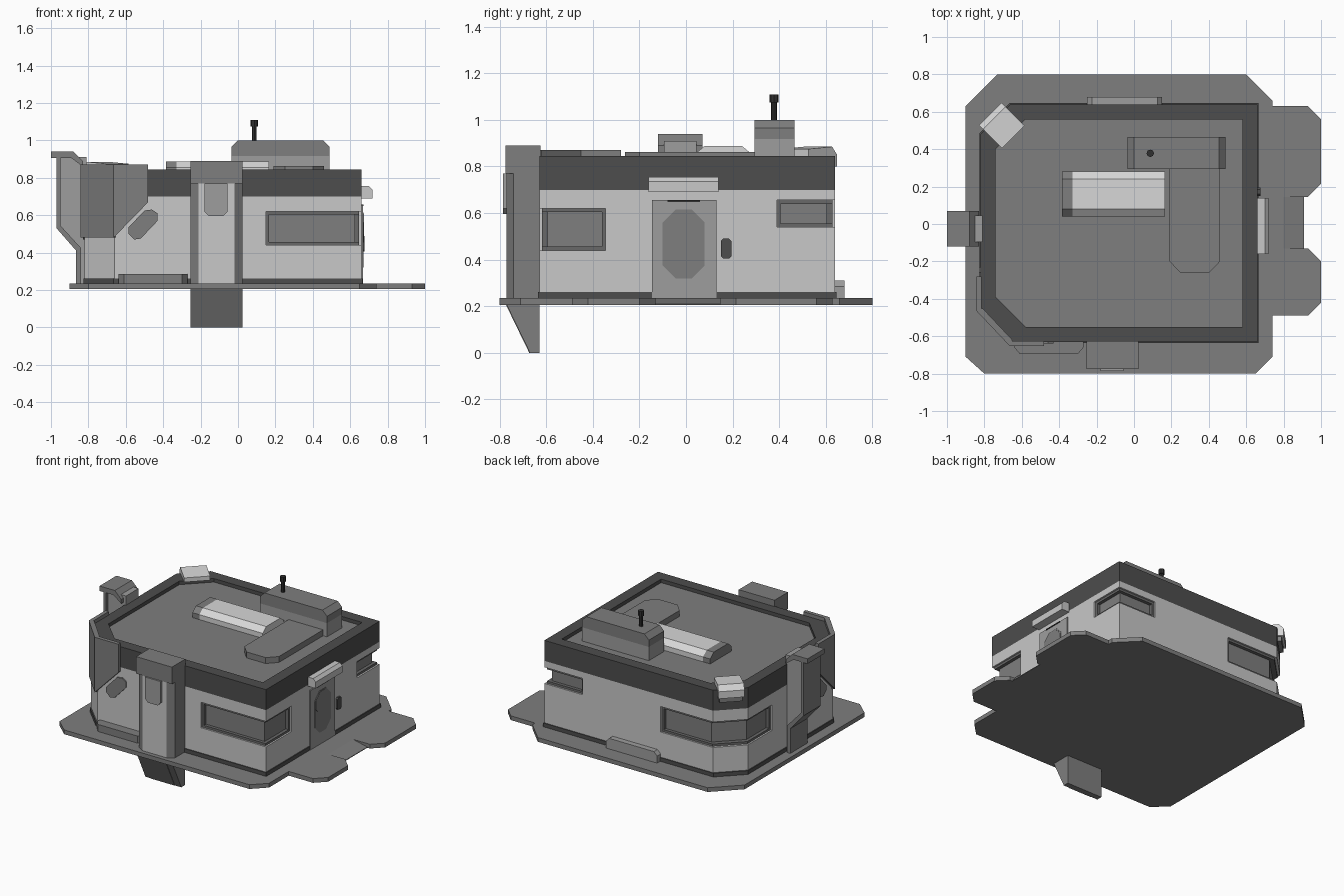
import bpy, bmesh, math
from mathutils import Vector

if "Cube" in bpy.data.objects:
    bpy.data.objects.remove(bpy.data.objects["Cube"])


def material(name, v):
    m = bpy.data.materials.new(name)
    m.diffuse_color = (v, v, v, 1)
    m.use_nodes = True
    m.node_tree.nodes["Principled BSDF"].inputs["Base Color"].default_value = m.diffuse_color
    return m


LIGHT = material("light_wall", 0.58)
PALE = material("pale_grey", 0.34)
MID = material("mid_grey", 0.21)
FRAME = material("frame_grey", 0.14)
DARK = material("dark_trim", 0.075)
BLACK = material("near_black", 0.03)
LAMP = material("lamp_white", 0.68)


def finish(name, bm, *mats):
    bmesh.ops.recalc_face_normals(bm, faces=bm.faces)
    me = bpy.data.meshes.new(name)
    bm.to_mesh(me)
    bm.free()
    ob = bpy.data.objects.new(name, me)
    bpy.context.collection.objects.link(ob)
    for m in mats:
        me.materials.append(m)
    return ob


def prism(name, pts, a, b, mat, axis="z"):
    """Extrude a 2D profile along an axis: z uses (x,y), y uses (x,z), x uses (y,z)."""
    put = {"z": lambda p, t: (p[0], p[1], t),
           "y": lambda p, t: (p[0], t, p[1]),
           "x": lambda p, t: (t, p[0], p[1])}[axis]
    bm = bmesh.new()
    lo = [bm.verts.new(put(p, a)) for p in pts]
    hi = [bm.verts.new(put(p, b)) for p in pts]
    bm.faces.new(lo)
    bm.faces.new(hi)
    for i in range(len(pts)):
        j = (i + 1) % len(pts)
        bm.faces.new((lo[i], lo[j], hi[j], hi[i]))
    return finish(name, bm, mat)


def rect(x0, x1, y0, y1, c=0.0):
    """Rectangle, with cut corners when c is given."""
    if not c:
        return [(x0, y0), (x1, y0), (x1, y1), (x0, y1)]
    return [(x0 + c, y0), (x1 - c, y0), (x1, y0 + c), (x1, y1 - c),
            (x1 - c, y1), (x0 + c, y1), (x0, y1 - c), (x0, y0 + c)]


def box(name, x0, x1, y0, y1, z0, z1, mat):
    return prism(name, rect(x0, x1, y0, y1), z0, z1, mat)


def outline(d):
    """House footprint inset by d; both left corners are cut."""
    x0, x1, y0, y1, c = -0.82 + d, 0.66 - d, -0.63 + d, 0.64 - d, 0.16
    return [(x0 + c, y0), (x1, y0), (x1, y1), (x0 + c, y1), (x0, y1 - c), (x0, y0 + c)]


def ring(name, outer, inner, z0, z1, mat):
    bm = bmesh.new()
    n = len(outer)
    loops = [[bm.verts.new((x, y, z)) for x, y in o]
             for o, z in ((outer, z0), (outer, z1), (inner, z1), (inner, z0))]
    for k in range(4):
        a, b = loops[k], loops[(k + 1) % 4]
        for i in range(n):
            j = (i + 1) % n
            bm.faces.new((a[i], a[j], b[j], b[i]))
    return finish(name, bm, mat)


def cut(ob, boxes, s=0.0):
    """Cut the corner window openings, shrunk by s."""
    for x0, x1, y0, y1, z0, z1 in boxes:
        c = box("window_cutter", x0 + s * (x0 > -0.9), x1 - s * (x1 < 0.75),
                y0 + s * (y0 > -0.75), y1 - s * (y1 < 0.75), z0 + s, z1 - s, LIGHT)
        c.hide_render = True
        mod = ob.modifiers.new("cut", "BOOLEAN")
        mod.operation, mod.solver, mod.object = "DIFFERENCE", "EXACT", c
        bpy.context.view_layer.objects.active = ob
        bpy.ops.object.modifier_apply(modifier=mod.name)
        bpy.data.objects.remove(c)


# ground slab with two lobes and an entry ramp
slab = [(-0.80, -0.80), (0.65, -0.80), (0.74, -0.71), (0.74, -0.49), (0.93, -0.49),
        (1.0, -0.42), (1.0, -0.20), (0.93, -0.13), (0.80, -0.13), (0.80, 0.145),
        (0.93, 0.145), (1.0, 0.215), (1.0, 0.56), (0.93, 0.63), (0.74, 0.63),
        (0.74, 0.66), (0.60, 0.80), (-0.73, 0.80), (-0.90, 0.63), (-0.90, -0.71)]
prism("ground_slab", slab, 0.205, 0.235, MID)
prism("entry_ramp", [(0.80, 0.205), (0.91, 0.205), (0.91, 0.21), (0.80, 0.235)],
      -0.13, 0.145, MID, "y")

# walls with wrap-around corner windows
windows = [(0.15, 0.8, -0.8, -0.345, 0.44, 0.62),
           (0.36, 0.8, 0.39, 0.8, 0.54, 0.655),
           (-1.0, -0.25, 0.21, 0.8, 0.44, 0.62)]
cut(prism("walls", outline(0), 0.255, 0.70, LIGHT), windows)
cut(prism("window_frames", outline(0.012), 0.40, 0.67, FRAME), windows, 0.016)
prism("window_glass", outline(0.035), 0.41, 0.665, MID)
prism("skirting", outline(-0.006), 0.235, 0.262, DARK)
ring("roof_band", outline(0), outline(0.08), 0.70, 0.845, DARK)
prism("roof_deck", outline(0.075), 0.78, 0.82, MID)

# wrap-around shield on the front left corner, mirrored across the cut corner
shield = [(-0.665, 0.87), (-0.48, 0.87), (-0.48, 0.67), (-0.665, 0.48)]
pill = [(-0.585, 0.50), (-0.555, 0.47), (-0.52, 0.475), (-0.43, 0.57),
        (-0.43, 0.61), (-0.46, 0.63), (-0.50, 0.625), (-0.585, 0.535)]
for name, pts, t in (("corner_shield", shield, 0.022), ("slanted_port", pill, 0.009)):
    side = [(x + 0.20, z) for x, z in pts]
    prism(name + "_front", pts, -0.63 - t, -0.625, MID, "y")
    prism(name + "_left", side, -0.82 - t, -0.815, MID, "x")
prism("corner_shield_middle", [(-0.842, -0.465), (-0.665, -0.652), (-0.65, -0.62), (-0.81, -0.45)],
      0.48, 0.87, MID)

# front pillar: light centre, grey sides
pillar = prism("front_pillar", [(-0.255, -0.62), (-0.255, -0.74), (-0.21, -0.77),
                                (-0.02, -0.77), (0.025, -0.74), (0.025, -0.62)], 0.235, 0.77, MID)
pillar.data.materials.append(LIGHT)
for f in pillar.data.polygons:
    f.material_index = 1 if f.normal.y < -0.9 else 0
box("front_pillar_cap", -0.255, 0.025, -0.775, -0.625, 0.77, 0.89, MID)
prism("pillar_lamp", [(-0.18, 0.77), (-0.18, 0.62), (-0.155, 0.595), (-0.08, 0.595),
                      (-0.055, 0.62), (-0.055, 0.77)], -0.785, -0.76, PALE, "y")
chute = [(-0.77, 0.206), (-0.63, 0.206), (-0.63, 0.0), (-0.67, 0.0)]
prism("chute", chute, -0.255, 0.025, MID, "x")
prism("chute_panel", [(y - 0.003, z) for y, z in chute], -0.205, -0.025, MID, "x")

# left chimney
prism("chimney_core", [(-0.955, 0.91), (-0.955, 0.54), (-0.85, 0.42), (-0.85, 0.235),
                       (-0.81, 0.235), (-0.81, 0.91)], -0.095, 0.045, PALE, "y")
prism("chimney_plate", [(-0.97, 0.91), (-0.97, 0.53), (-0.865, 0.41), (-0.865, 0.235),
                        (-0.84, 0.235), (-0.84, 0.425), (-0.95, 0.545), (-0.95, 0.91)],
      -0.12, 0.07, MID, "y")
prism("chimney_cap", [(-1.0, 0.94), (-0.88, 0.94), (-0.83, 0.89), (-0.83, 0.86),
                      (-0.89, 0.905), (-1.0, 0.905)], -0.12, 0.07, MID, "y")

# right side: door, keypad and awning
box("door", 0.655, 0.668, -0.145, 0.13, 0.235, 0.655, PALE)
box("door_top_seal", 0.66, 0.671, -0.08, 0.06, 0.648, 0.656, BLACK)
prism("door_panel", rect(-0.10, 0.08, 0.32, 0.615, 0.055), 0.66, 0.671, MID, "x")
prism("door_window", rect(-0.09, 0.065, 0.455, 0.61, 0.045), 0.665, 0.674, MID, "x")
prism("keypad", rect(0.15, 0.195, 0.405, 0.49, 0.01), 0.655, 0.675, DARK, "x")
prism("awning", [(0.655, 0.69), (0.72, 0.69), (0.72, 0.735), (0.70, 0.755), (0.655, 0.755)],
      -0.16, 0.14, LIGHT, "y")

# low boxes on the slab
prism("front_planter", [(-0.64, -0.62), (-0.64, -0.66), (-0.61, -0.695), (-0.30, -0.695),
                        (-0.27, -0.66), (-0.27, -0.62)], 0.235, 0.285, MID)
prism("back_planter", [(-0.25, 0.235), (0.15, 0.235), (0.15, 0.285), (0.125, 0.31),
                       (-0.225, 0.31), (-0.25, 0.285)], 0.63, 0.68, PALE, "y")

# roof parts: skylight with grey ends, duct pad, machine box, antenna
sky = [(0.04, 0.815), (0.04, 0.855), (0.08, 0.888), (0.24, 0.888), (0.28, 0.855), (0.28, 0.815)]
prism("skylight", sky, -0.33, 0.165, LAMP, "x")
prism("skylight_end", sky, -0.385, -0.33, MID, "x")
prism("duct_pad", [(0.19, 0.32), (0.19, -0.20), (0.25, -0.262), (0.40, -0.262),
                   (0.46, -0.20), (0.46, 0.32)], 0.815, 0.862, MID)
box("machine_base", -0.035, 0.49, 0.295, 0.465, 0.815, 0.917, PALE)
prism("machine_top", [(-0.035, 0.917), (0.49, 0.917), (0.49, 0.965), (0.455, 1.0),
                      (0.0, 1.0), (-0.035, 0.965)], 0.295, 0.465, MID, "y")
for name, r, z0, z1 in (("antenna_rod", 0.013, 1.0, 1.08), ("antenna_knob", 0.02, 1.075, 1.11)):
    circle = [(0.087 + r * math.cos(k * math.pi / 4), 0.378 + r * math.sin(k * math.pi / 4))
              for k in range(8)]
    prism(name, circle, z0, z1, BLACK)

# floodlight turned onto the back left corner
flood = [(-0.085, 0.845), (-0.085, 0.875), (0.06, 0.885), (0.09, 0.85), (0.09, 0.80), (0.05, 0.80), (0.05, 0.845)]
for name, pts, h, mat in (("corner_floodlight", flood, 0.085, LAMP),
                          ("floodlight_base", rect(0.03, 0.075, 0.765, 0.80), 0.075, MID)):
    ob = prism(name, pts, -h, h, mat, "y")
    ob.location = Vector((-0.705, 0.525, 0))
    ob.rotation_euler.z = math.radians(135)
